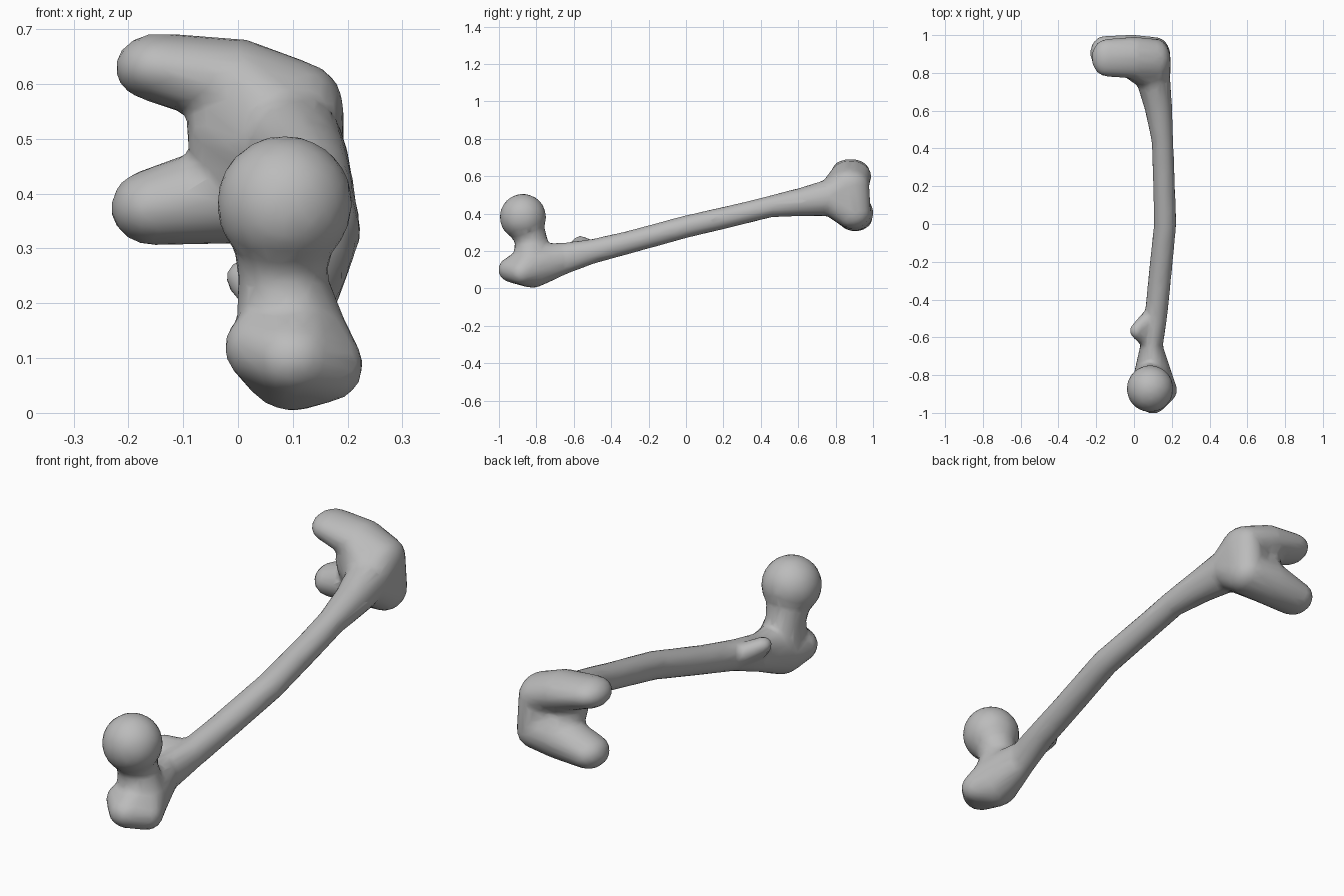
import bpy, bmesh
from mathutils import Matrix, Vector

old = bpy.data.objects.get("Cube")
if old:
    bpy.data.objects.remove(old, do_unlink=True)

bone_grey = bpy.data.materials.new("bone grey")
bone_grey.use_nodes = True
colour = (0.5, 0.5, 0.5, 1)
bone_grey.diffuse_color = colour
bone_grey.node_tree.nodes["Principled BSDF"].inputs["Base Color"].default_value = colour

bm = bmesh.new()


def hull(*knobs):
    """Convex skin around ellipsoids given as (centre, radii)."""
    part = bmesh.new()
    for centre, radii in knobs:
        place = Matrix.Translation(centre) @ Matrix.Diagonal((*radii, 1))
        bmesh.ops.create_icosphere(part, subdivisions=3, radius=1, matrix=place)
    res = bmesh.ops.convex_hull(part, input=part.verts)
    extra = {e for e in res["geom_interior"] + res["geom_unused"] if isinstance(e, bmesh.types.BMVert)}
    bmesh.ops.delete(part, geom=list(extra), context="VERTS")
    mesh = bpy.data.meshes.new("part")
    part.to_mesh(mesh)
    part.free()
    bm.from_mesh(mesh)
    bpy.data.meshes.remove(mesh)


def chain(knobs):
    for a, b in zip(knobs, knobs[1:]):
        hull(a, b)


def ball(x, y, z, rx, ry=None, rz=None):
    return Vector((x, y, z)), (rx, ry or rx, rz or rx)


# Ball head and neck
head = ball(.085, -.872, .382, .125)
neck = ball(.08, -.825, .25, .08, .088, .06)
hip = ball(.1, -.82, .12, .105, .11, .118)
hull(head)
hull(neck, ball(.083, -.855, .33, .095))
hull(neck, hip)

# Greater trochanter
hull(hip, ball(.1, -.925, .1, .08, .08, .07),
     ball(.165, -.88, .085, .065), ball(.045, -.88, .12, .07))

# Bowed shaft
shaft_end = ball(.1, .77, .487, .092, .07, .1)
chain([hip,
       ball(.092, -.65, .16, .06, .06, .085),
       ball(.115, -.5, .198, .06, .06, .066),
       ball(.135, -.3, .248, .061),
       ball(.165, 0, .33, .06),
       ball(.156, .3, .4, .058),
       ball(.15, .45, .438, .058),
       ball(.128, .62, .463, .074, .05, .077),
       shaft_end])

# Lesser trochanter
hull(ball(.012, -.565, .246, .036, .042, .036),
     ball(.08, -.5, .21, .045), ball(.08, -.62, .18, .045))

# Condyles at the knee, with a web between them
upper_end = ball(.115, .87, .555, .078, .11, .085)
lower_end = ball(.115, .89, .405, .078, .1, .085)
web = ball(-.01, .85, .52, .085, .08, .08)
hull(shaft_end, upper_end, lower_end, web)
upper_mid = ball(0, .88, .6, .08, .112, .083)
chain([upper_end, upper_mid, ball(-.145, .88, .63, .08, .1, .063)])
lower_mid = ball(0, .9, .405, .08, .102, .097)
chain([lower_end, lower_mid, ball(-.155, .905, .375, .078, .092, .07)])
hull(shaft_end, upper_mid, web)
hull(shaft_end, lower_mid, web)

mesh = bpy.data.meshes.new("thigh_bone")
bm.to_mesh(mesh)
bm.free()
mesh.materials.append(bone_grey)
bone = bpy.data.objects.new("thigh_bone", mesh)
bpy.context.collection.objects.link(bone)

# Fuse the parts into one skin, soften the joins, and thin the mesh
fuse = bone.modifiers.new("fuse", "REMESH")
fuse.mode = "VOXEL"
fuse.voxel_size = .01
fuse.use_smooth_shade = True
soften = bone.modifiers.new("soften", "SMOOTH")
soften.factor = .5
soften.iterations = 14
thin = bone.modifiers.new("thin", "DECIMATE")
thin.ratio = .08
